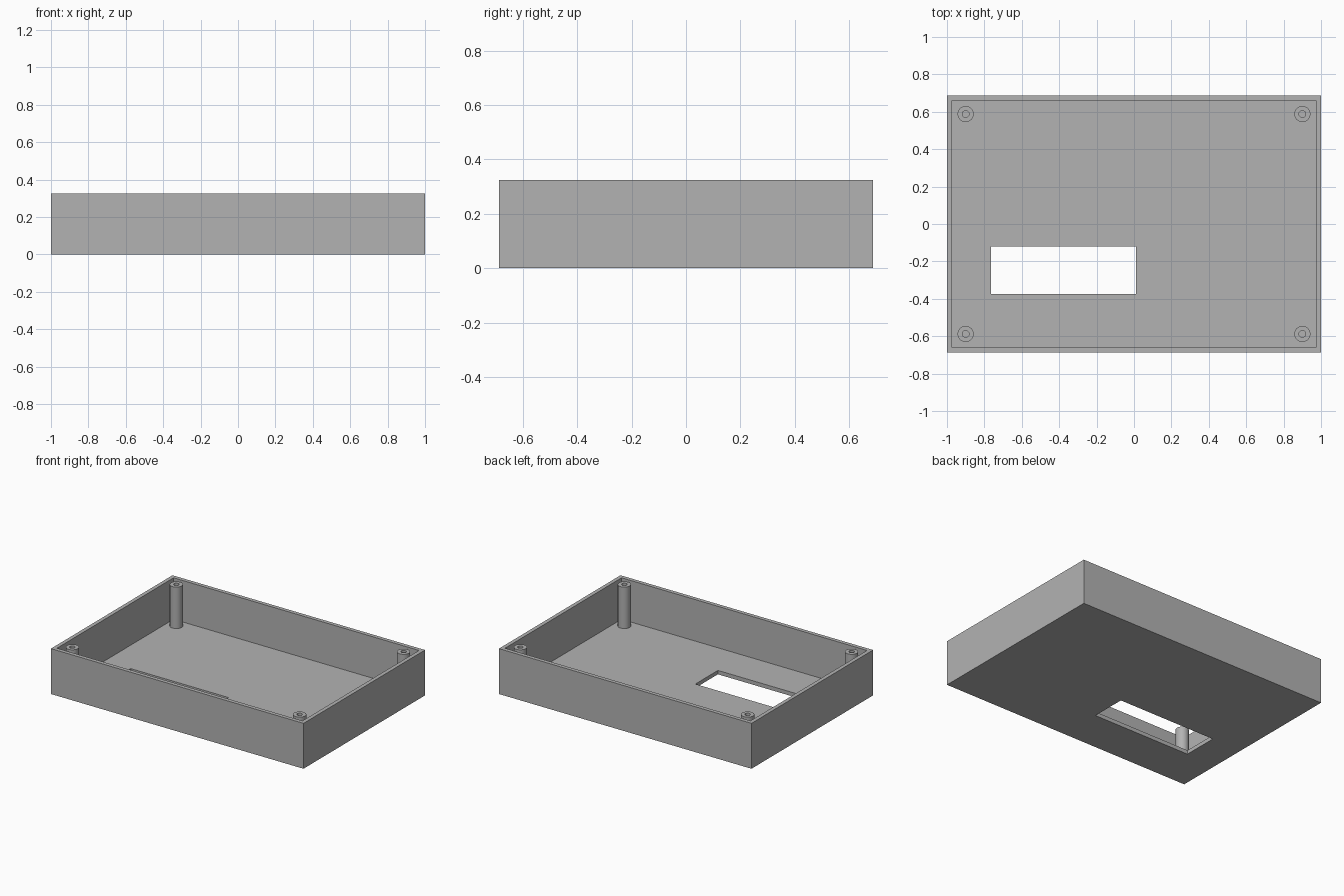
import bpy
import bmesh
import math
from mathutils import Vector

LENGTH, WIDTH, HEIGHT = 2.0, 1.375, 0.325
WALL = FLOOR = 0.028

default = bpy.data.objects.get("Cube")
if default:
    bpy.data.objects.remove(default, do_unlink=True)

grey = bpy.data.materials.new("plain grey")
grey.use_nodes = True
colour = (0.45, 0.45, 0.45, 1)
grey.diffuse_color = colour
grey.node_tree.nodes["Principled BSDF"].inputs["Base Color"].default_value = colour


def add_object(name, bm):
    bmesh.ops.recalc_face_normals(bm, faces=bm.faces)
    mesh = bpy.data.meshes.new(name)
    bm.to_mesh(mesh)
    bm.free()
    mesh.materials.append(grey)
    obj = bpy.data.objects.new(name, mesh)
    bpy.context.collection.objects.link(obj)
    return obj


def box(name, low, high):
    low, high = Vector(low), Vector(high)
    bm = bmesh.new()
    bmesh.ops.create_cube(bm, size=1)
    bmesh.ops.scale(bm, vec=high - low, verts=bm.verts)
    bmesh.ops.translate(bm, vec=(low + high) / 2, verts=bm.verts)
    return add_object(name, bm)


def cut(target, cutter):
    cutter.hide_render = True
    mod = target.modifiers.new("cut", "BOOLEAN")
    mod.operation = "DIFFERENCE"
    mod.solver = "EXACT"
    mod.object = cutter
    bpy.context.view_layer.objects.active = target
    bpy.ops.object.modifier_apply(modifier=mod.name)
    bpy.data.objects.remove(cutter, do_unlink=True)


# Open tray with a thin floor and walls
hx, hy = LENGTH / 2, WIDTH / 2
tray = box("tray", (-hx, -hy, 0), (hx, hy, HEIGHT))
cut(tray, box("cavity_cutter", (WALL - hx, WALL - hy, FLOOR), (hx - WALL, hy - WALL, HEIGHT + 0.1)))

# Rectangular window through the floor
cut(tray, box("window_cutter", (-0.765, -0.375, -0.1), (0.01, -0.12, 0.1)))


# Hollow screw posts in the corners
def screw_post(name, x, y, outer=0.043, inner=0.018):
    bm = bmesh.new()
    bottom = FLOOR - 0.005
    profile = [(inner, bottom), (outer, bottom), (outer, HEIGHT), (inner, HEIGHT)]
    verts = [bm.verts.new((r, 0, z)) for r, z in profile]
    edges = [bm.edges.new((verts[i], verts[(i + 1) % 4])) for i in range(4)]
    bmesh.ops.spin(bm, geom=verts + edges, cent=(0, 0, 0), axis=(0, 0, 1),
                   angle=math.tau, steps=32, use_merge=True)
    bmesh.ops.remove_doubles(bm, verts=bm.verts, dist=0.0001)
    post = add_object(name, bm)
    post.location = (x, y, 0)
    bpy.ops.object.select_all(action="DESELECT")
    post.select_set(True)
    bpy.context.view_layer.objects.active = post
    bpy.ops.object.shade_smooth_by_angle(angle=math.radians(30))


for end, sy in (("front", -1), ("back", 1)):
    for side, sx in (("right", -1), ("left", 1)):
        screw_post(f"{end}_{side}_screw_post", sx * 0.9, sy * 0.588)
